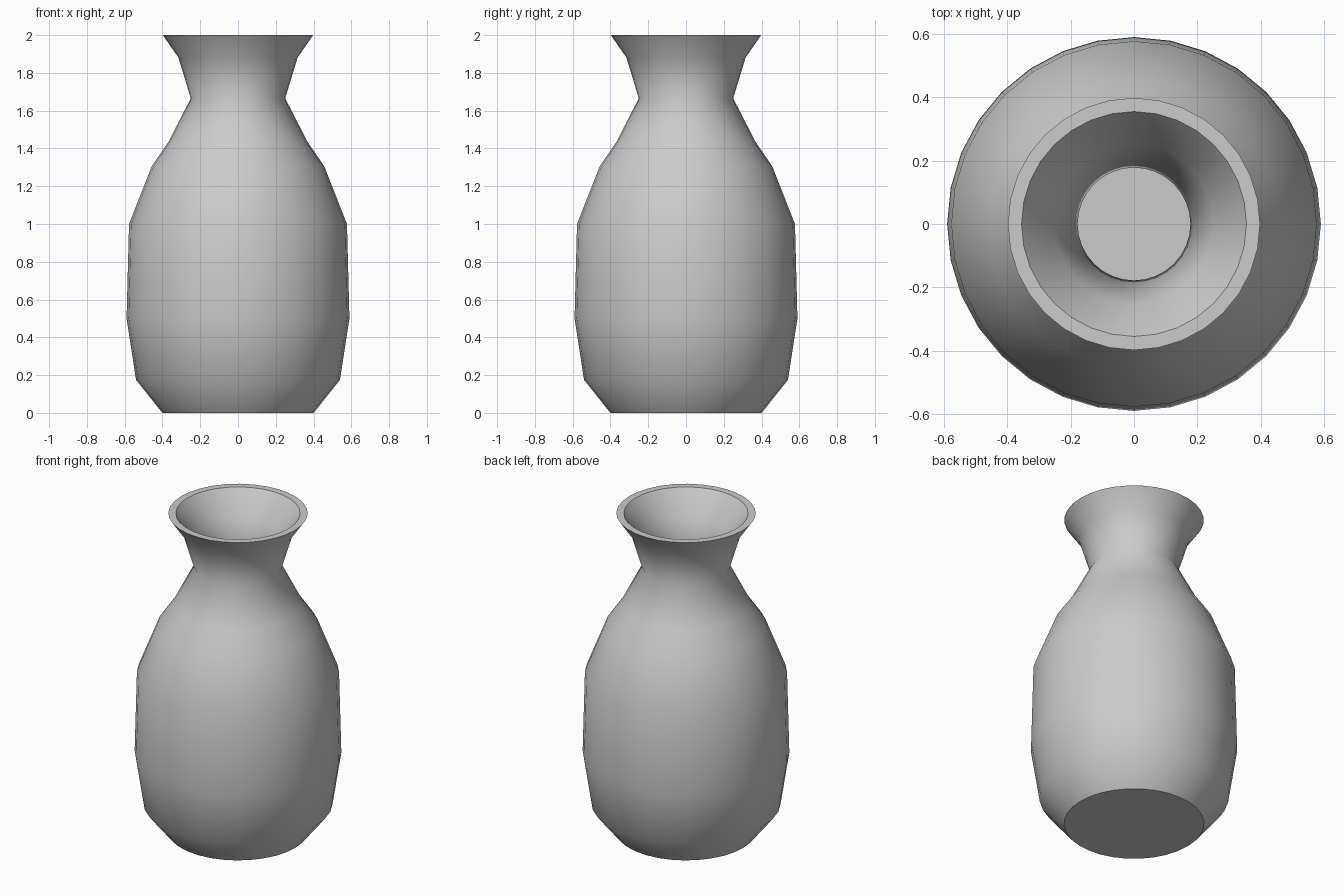
import bpy, bmesh, math

if "Cube" in bpy.data.objects:
    bpy.data.objects.remove(bpy.data.objects["Cube"])

SEGMENTS = 32

# Closed-wall profile as (radius, height): outer side up, rim, inner side down
outer = [(0.40, 0), (0.54, 0.175), (0.59, 0.50), (0.577, 1.0),
         (0.457, 1.305), (0.368, 1.435), (0.25, 1.665), (0.315, 1.88), (0.398, 2.0)]
inner = [(0.355, 2.0), (0.252, 1.86), (0.178, 1.665), (0.305, 1.40),
         (0.395, 1.27), (0.507, 0.985), (0.52, 0.51), (0.475, 0.21), (0.37, 0.07)]

bm = bmesh.new()
rings = []
for r, z in outer + inner:
    rings.append([bm.verts.new((r * math.cos(2 * math.pi * i / SEGMENTS),
                                r * math.sin(2 * math.pi * i / SEGMENTS), z))
                  for i in range(SEGMENTS)])

# Walls
for a, b in zip(rings, rings[1:]):
    for i in range(SEGMENTS):
        j = (i + 1) % SEGMENTS
        bm.faces.new((a[i], a[j], b[j], b[i]))

# Base underside and inside floor
bm.faces.new(rings[0][::-1])
bm.faces.new(rings[-1])
bmesh.ops.recalc_face_normals(bm, faces=bm.faces[:])

mesh = bpy.data.meshes.new("vase")
bm.to_mesh(mesh)
bm.free()
vase = bpy.data.objects.new("vase", mesh)
bpy.context.collection.objects.link(vase)

# Smooth body with crisp rim and base edges
bpy.context.view_layer.objects.active = vase
vase.select_set(True)
bpy.ops.object.shade_smooth_by_angle(angle=math.radians(50))
for e in mesh.edges:
    zs = [mesh.vertices[v].co.z for v in e.vertices]
    if max(zs) < 0.001 or min(zs) > 1.999:
        r = [mesh.vertices[v].co.xy.length for v in e.vertices]
        e.use_edge_sharp = abs(r[0] - r[1]) < 0.01
